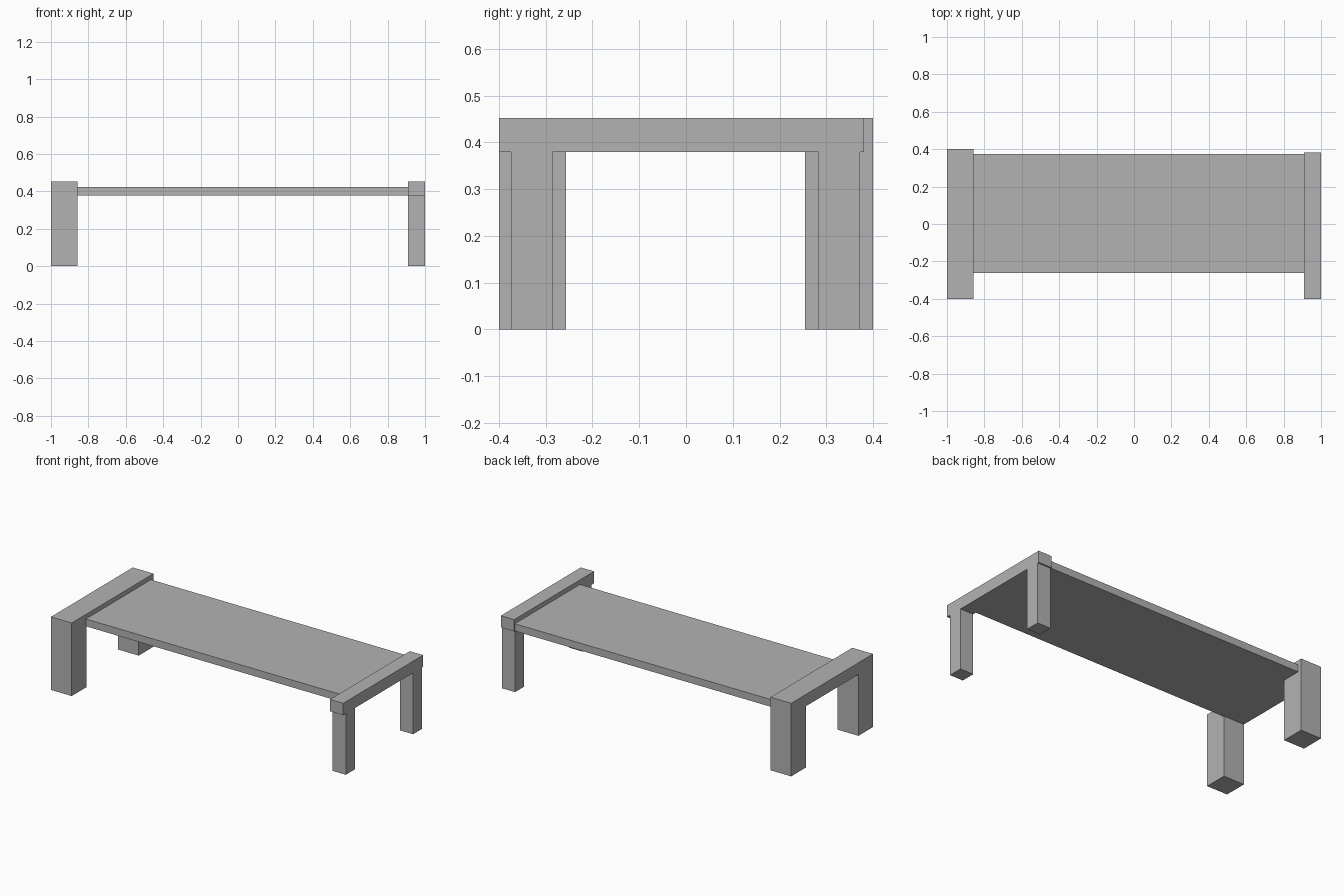
import bpy
import bmesh
from mathutils import Vector

if "Cube" in bpy.data.objects:
    bpy.data.objects.remove(bpy.data.objects["Cube"], do_unlink=True)

# One plain grey for the whole bench
grey = bpy.data.materials.new("plain_grey")
grey.use_nodes = True
COLOUR = (0.45, 0.45, 0.45, 1.0)
grey.diffuse_color = COLOUR
grey.node_tree.nodes["Principled BSDF"].inputs["Base Color"].default_value = COLOUR


def extrude_along_x(name, profile, x0, x1):
    """Flat-shaded prism from a (y, z) outline, running from x0 to x1."""
    bm = bmesh.new()
    face = bm.faces.new([bm.verts.new((x0, y, z)) for y, z in profile])
    result = bmesh.ops.extrude_face_region(bm, geom=[face])
    moved = [v for v in result["geom"] if isinstance(v, bmesh.types.BMVert)]
    bmesh.ops.translate(bm, verts=moved, vec=Vector((x1 - x0, 0, 0)))
    bmesh.ops.recalc_face_normals(bm, faces=bm.faces)
    mesh = bpy.data.meshes.new(name)
    bm.to_mesh(mesh)
    bm.free()
    mesh.materials.append(grey)
    obj = bpy.data.objects.new(name, mesh)
    bpy.context.scene.collection.objects.link(obj)
    return obj


def frame_profile(rail, front_leg, back_leg):
    """Outline of a rail on two legs; each pair is a y range."""
    outline = [(rail[0], TOP), (rail[0], UNDER)]
    for y0, y1 in (front_leg, back_leg):
        outline += [(y0, UNDER), (y0, 0), (y1, 0), (y1, UNDER)]
    outline += [(rail[1], UNDER), (rail[1], TOP)]
    # Drop repeated corners where a leg is flush with the rail end
    return list(dict.fromkeys(outline))


TOP, UNDER, SEAT_TOP = 0.452, 0.379, 0.424

# Wide end frame, legs flush with the rail
wide = frame_profile((-0.4, 0.4), (-0.4, -0.257), (0.255, 0.4))
extrude_along_x("right_end_frame", wide, -1.0, -0.858)

# Narrow end frame, rail overhanging its slimmer legs
narrow = frame_profile((-0.4, 0.381), (-0.374, -0.285), (0.283, 0.372))
extrude_along_x("left_end_frame", narrow, 0.909, 1.0)

# Seat board between the frames
board = [(-0.262, UNDER), (0.375, UNDER), (0.375, SEAT_TOP), (-0.262, SEAT_TOP)]
extrude_along_x("seat_board", board, -0.858, 0.909)
